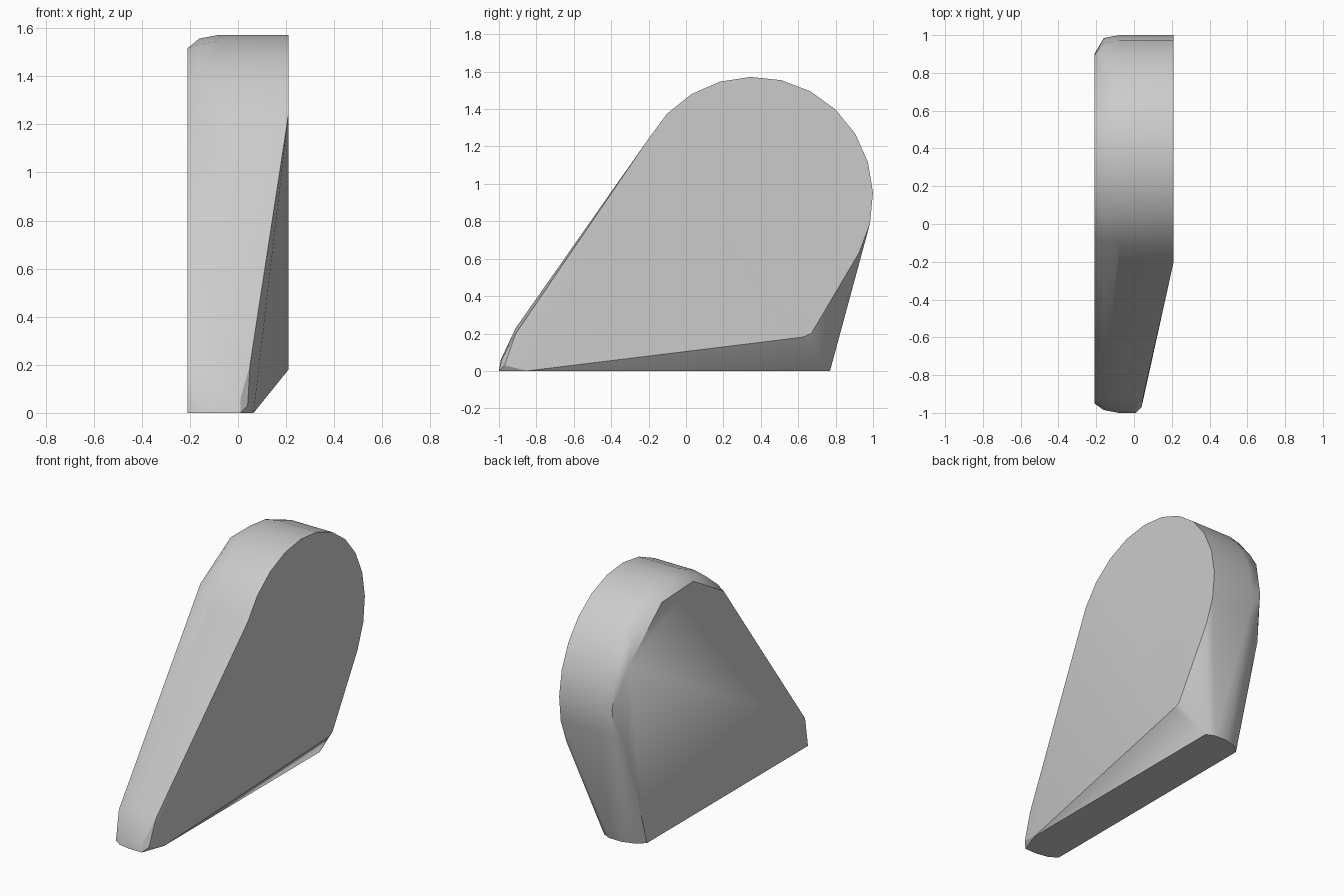
import bpy
import bmesh
from math import sin, cos, radians

# Remove the default object
if "Cube" in bpy.data.objects:
    bpy.data.objects.remove(bpy.data.objects["Cube"], do_unlink=True)

CENTER_Y, CENTER_Z = 0.36, 0.932


def arc(x, radius, angles):
    """Points of the rounded head at one x position."""
    return [(x, CENTER_Y + radius * cos(radians(a)),
             CENTER_Z + radius * sin(radians(a))) for a in angles]


def section(x, *outline):
    """Points of the tapered lower end at one x position."""
    return [(x, y, z) for y, z in outline]


fine = [151 - i * 179 / 12 for i in range(13)]
coarse = [138, 103, 72, 28, -26]

# Flat side, with a narrowed outline
points = arc(-0.21, 0.6, coarse)
points += section(-0.21, (-0.95, 0), (-0.92, 0.19), (0.70, 0))

# Rounded shoulder beside the flat side
points += arc(-0.16, 0.625, fine)
points += section(-0.16, (-0.985, 0), (-0.91, 0.22), (0.745, 0))

# Full width rim
points += arc(-0.08, 0.64, fine)
points += section(-0.08, (-1, 0), (-0.99, 0.06), (-0.91, 0.23), (0.77, 0))

# Opposite flat side, with its heel corner
points += arc(0.21, 0.64, fine)
points += section(0.21, (0.67, 0.20), (0.62, 0.18))

# Tapered toe and undercut bottom edge
points += section(0.01, (-1, 0), (-0.985, 0.06), (0.77, 0))
points += section(0.04, (-0.97, 0.03))
points += section(0.05, (-0.91, 0.2))
points += section(0.065, (-0.85, 0), (0.745, 0))

# Wrap all sections in one convex solid
bm = bmesh.new()
for p in points:
    bm.verts.new(p)
hull = bmesh.ops.convex_hull(bm, input=bm.verts[:])
loose = {g for key in ("geom_interior", "geom_unused") for g in hull[key]
         if isinstance(g, bmesh.types.BMVert)}
bmesh.ops.delete(bm, geom=list(loose), context='VERTS')
bmesh.ops.dissolve_limit(bm, angle_limit=radians(1),
                         verts=bm.verts[:], edges=bm.edges[:])
bmesh.ops.recalc_face_normals(bm, faces=bm.faces[:])

mesh = bpy.data.meshes.new("wedge_body")
bm.to_mesh(mesh)
bm.free()
body = bpy.data.objects.new("wedge_body", mesh)
bpy.context.collection.objects.link(body)

# Plain grey material
color = (0.6, 0.6, 0.6, 1)
grey = bpy.data.materials.new("light_grey")
grey.use_nodes = True
grey.diffuse_color = color
grey.node_tree.nodes["Principled BSDF"].inputs["Base Color"].default_value = color
mesh.materials.append(grey)

# Smooth rim with crisp edges
bpy.ops.object.select_all(action='DESELECT')
body.select_set(True)
bpy.context.view_layer.objects.active = body
bpy.ops.object.shade_smooth_by_angle(angle=radians(30))
